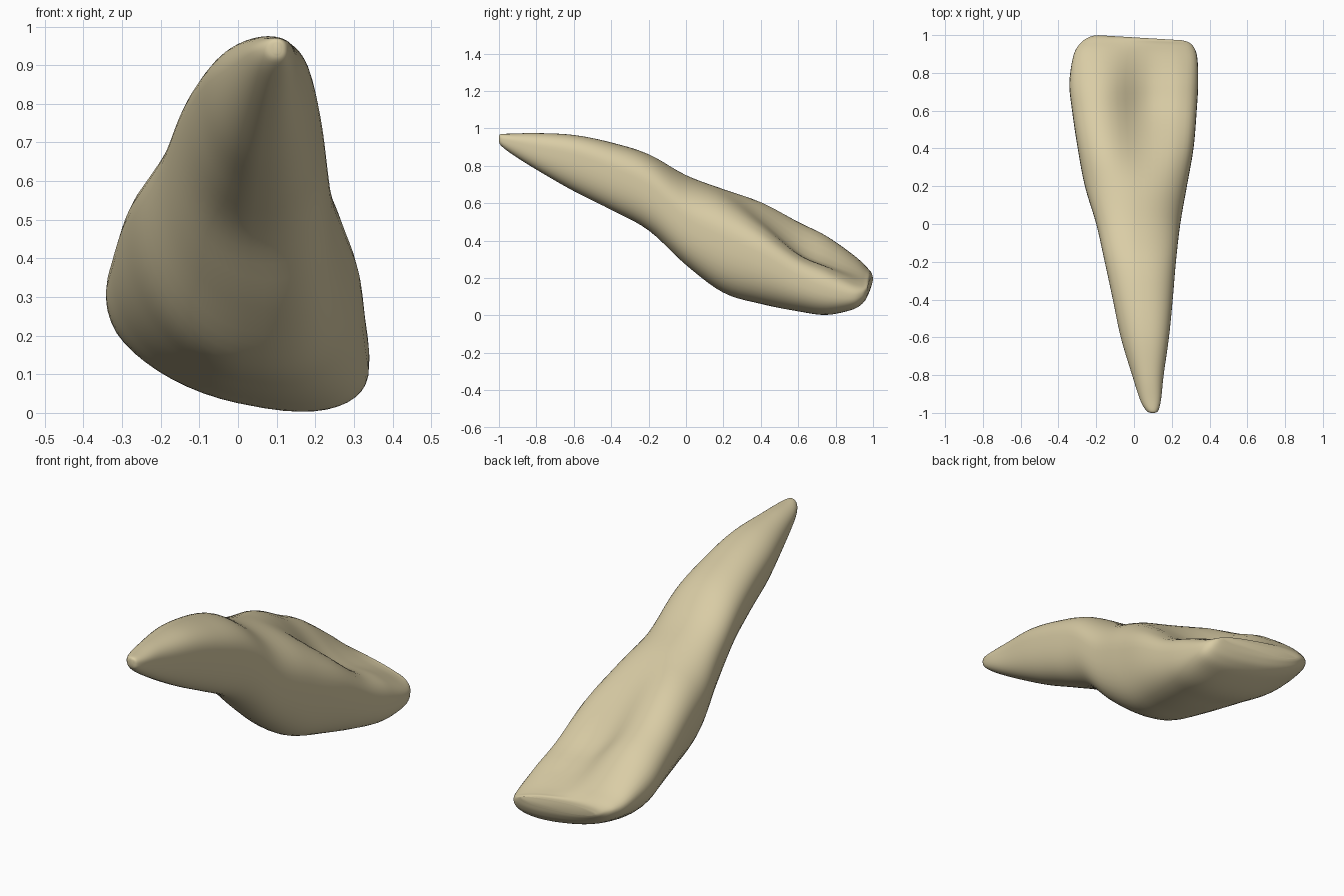
import bpy, bmesh, math

# Stations along the tooth: y, left x, right x, bottom z, top z, widest z, sideways tilt, hollow depth
STATIONS = [
    (-1.00, 0.090, 0.110, 0.930, 0.960, 0.945, 0.000, 0.00),
    (-0.988, 0.065, 0.128, 0.907, 0.970, 0.940, 0.000, 0.00),
    (-0.93, 0.032, 0.143, 0.862, 0.972, 0.930, 0.000, 0.00),
    (-0.80, -0.010, 0.157, 0.780, 0.975, 0.900, 0.000, 0.00),
    (-0.60, -0.070, 0.185, 0.665, 0.965, 0.860, 0.000, 0.00),
    (-0.40, -0.112, 0.205, 0.565, 0.925, 0.800, 0.010, 0.00),
    (-0.20, -0.155, 0.222, 0.455, 0.862, 0.715, 0.020, 0.00),
    (0.00, -0.200, 0.245, 0.270, 0.750, 0.570, 0.050, 0.00),
    (0.20, -0.260, 0.280, 0.122, 0.675, 0.470, 0.050, 0.01),
    (0.40, -0.298, 0.315, 0.062, 0.605, 0.390, 0.060, 0.08),
    (0.60, -0.328, 0.332, 0.022, 0.500, 0.285, 0.075, 0.13),
    (0.75, -0.342, 0.340, 0.003, 0.425, 0.220, 0.075, 0.12),
    (0.90, -0.318, 0.335, 0.030, 0.320, 0.180, 0.070, 0.06),
    (0.965, -0.275, 0.315, 0.065, 0.260, 0.170, 0.055, 0.02),
    (0.992, -0.230, 0.285, 0.105, 0.230, 0.172, 0.040, 0.00),
    (1.00, -0.190, 0.250, 0.140, 0.205, 0.175, 0.022, 0.00),
]
SIDES, STEPS = 48, 5


def blend(a, b, c, d, t):
    """Smooth curve from b to c."""
    return 0.5 * (2 * b + (c - a) * t + (2 * a - 5 * b + 4 * c - d) * t * t
                  + (3 * b - a - 3 * c + d) * t ** 3)


def section(y, xl, xr, zb, zt, zm, tilt, hollow):
    """One closed ring across the tooth, squarer on its right side."""
    up = math.sqrt(max((zt - zm) ** 2 - tilt ** 2, 1e-5))
    down = math.sqrt(max((zm - zb) ** 2 - tilt ** 2, 1e-5))
    s = min(max((y - 0.75) / 0.25, 0), 1)
    ring = []
    for i in range(SIDES):
        a = 2 * math.pi * i / SIDES
        c, n = math.cos(a), math.sin(a)
        e = 1 if c <= 0 else (0.85 if n > 0 else 0.78)
        c = math.copysign(abs(c) ** e, c)
        n = math.copysign(abs(n) ** e, n)
        x = (xl + xr) / 2 + (xr - xl) / 2 * c
        z = zm - tilt * c + (up if n > 0 else down) * n
        if n > 0:   # hollow on the inner face of the crown
            w = 0.16 if x < 0.07 else 0.21
            z -= hollow * math.exp(-((x - 0.07) / w) ** 2) * min(1, n * 1.5)
        ring.append([x, y - 0.06 * s * max(x + 0.2, 0), z])
    # Fit the ring to its height limits
    low, high = min(p[2] for p in ring), max(p[2] for p in ring)
    for p in ring:
        k = (zm - zb) / (zm - low) if p[2] < zm else (zt - zm) / (high - zm)
        p[2] = zm + (p[2] - zm) * k
    return ring


# Interpolated rings
rows = []
last = len(STATIONS) - 1
for k in range(last):
    quad = [STATIONS[min(max(k + o, 0), last)] for o in (-1, 0, 1, 2)]
    for j in range(STEPS):
        rows.append([blend(*v, j / STEPS) for v in zip(*quad)])
rows.append(STATIONS[-1])

# Tooth skin with closed ends
bm = bmesh.new()
rings = [[bm.verts.new(p) for p in section(*r)] for r in rows]
for r0, r1 in zip(rings, rings[1:]):
    for i in range(SIDES):
        j = (i + 1) % SIDES
        bm.faces.new((r0[i], r0[j], r1[j], r1[i]))
bm.faces.new(rings[0])
bm.faces.new(rings[-1])
bmesh.ops.recalc_face_normals(bm, faces=bm.faces)
for f in bm.faces:
    f.smooth = True
mesh = bpy.data.meshes.new("tooth")
bm.to_mesh(mesh)
bm.free()

ivory = bpy.data.materials.new("ivory")
ivory.diffuse_color = (0.70, 0.61, 0.38, 1)
mesh.materials.append(ivory)
tooth = bpy.data.objects.new("tooth", mesh)
bpy.context.collection.objects.link(tooth)
